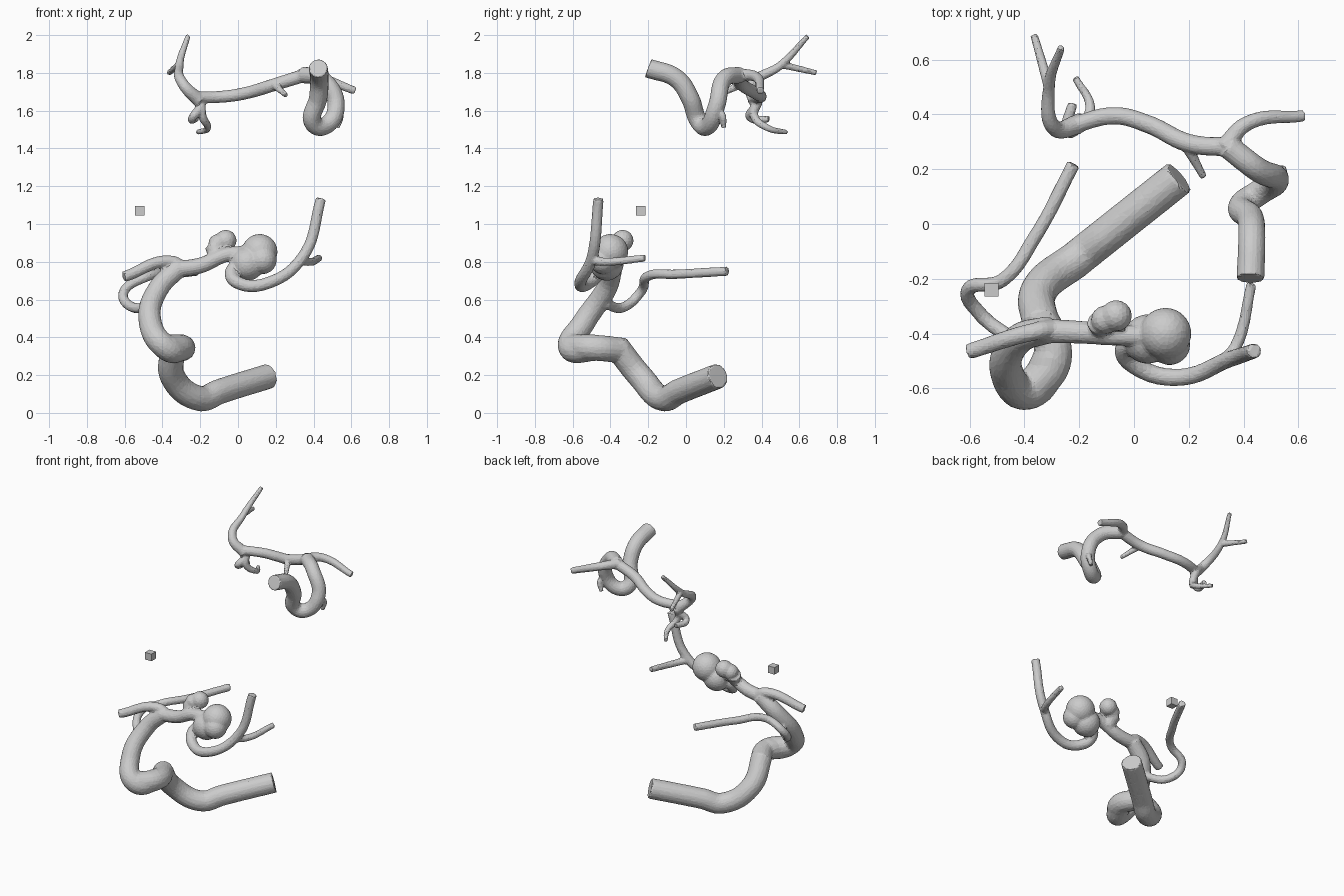
import bpy

if "Cube" in bpy.data.objects:
    bpy.data.objects.remove(bpy.data.objects["Cube"])

parts = []


def select(objs):
    bpy.ops.object.select_all(action='DESELECT')
    for o in objs:
        o.select_set(True)
    bpy.context.view_layer.objects.active = objs[0]


def tube(name, r0, r1, *pts):
    """Capped vessel through a few points, tapering evenly from r0 to r1."""
    cu = bpy.data.curves.new(name, 'CURVE')
    cu.dimensions = '3D'
    cu.bevel_depth = 1.0
    cu.bevel_resolution = 6
    cu.resolution_u = 12
    cu.use_fill_caps = True
    sp = cu.splines.new('BEZIER')
    sp.bezier_points.add(len(pts) - 1)
    for i, (bp, p) in enumerate(zip(sp.bezier_points, pts)):
        bp.co = p
        bp.radius = r0 + (r1 - r0) * i / (len(pts) - 1)
        bp.handle_left_type = bp.handle_right_type = 'AUTO'
    ob = bpy.data.objects.new(name, cu)
    bpy.context.collection.objects.link(ob)
    select([ob])
    bpy.ops.object.convert(target='MESH')
    parts.append(bpy.context.object)


def bulge(name, radius, loc):
    bpy.ops.mesh.primitive_ico_sphere_add(subdivisions=4, radius=radius, location=loc)
    bpy.context.object.name = name
    parts.append(bpy.context.object)


def fuse(name, voxel):
    """Merge the collected vessels into one faceted skin."""
    select(parts)
    bpy.ops.object.join()
    ob = bpy.context.object
    ob.name = name
    bpy.ops.object.transform_apply(location=True, rotation=True, scale=True)
    m = ob.modifiers.new('skin', 'REMESH')
    m.mode = 'VOXEL'
    m.voxel_size = voxel
    ob.modifiers.new('soften', 'SMOOTH').iterations = 2
    ob.modifiers.new('facets', 'DECIMATE').ratio = .2
    bpy.ops.object.convert(target='MESH')
    bpy.ops.object.shade_flat()
    parts.clear()


# Lower tree: inlet artery, siphon loop and the stem to the sacs
tube('lower_inlet', .067, .068, (.165, .17, .195), (-.1, -.04, .112), (-.2, -.12, .076),
     (-.345, -.24, .19), (-.34, -.37, .355))
tube('lower_siphon', .068, .07, (-.35, -.33, .33), (-.295, -.49, .345), (-.38, -.61, .345))
tube('lower_riser', .072, .05, (-.295, -.49, .345), (-.38, -.61, .345), (-.465, -.54, .48),
     (-.42, -.42, .66), (-.31, -.385, .77))
tube('lower_stem', .045, .036, (-.34, -.39, .76), (-.2, -.395, .78), (-.07, -.405, .835),
     (.05, -.41, .85))

# Lower tree: side branches
tube('lower_left_branch', .037, .029, (-.3, -.385, .77), (-.35, -.39, .8), (-.605, -.466, .72))
tube('lower_rear_branch', .027, .025, (-.43, -.43, .58), (-.56, -.33, .56), (-.605, -.24, .64),
     (-.48, -.205, .722), (-.36, -.045, .734), (-.22, .22, .75))
tube('lower_right_trunk', .038, .028, (.02, -.42, .8), (-.035, -.46, .74), (.01, -.52, .685),
     (.15, -.56, .685), (.345, -.495, .83), (.44, -.463, 1.135))
tube('lower_right_twig', .026, .019, (.33, -.5, .81), (.37, -.45, .8), (.43, -.215, .82))

# Lower tree: aneurysm sacs
bulge('large_sac_top', .094, (.115, -.4, .853))
bulge('large_sac_base', .09, (.05, -.42, .79))
bulge('large_sac_side', .075, (.13, -.44, .81))
tube('small_sac_neck', .036, .05, (-.11, -.395, .81), (-.125, -.355, .88))
bulge('small_sac_base', .052, (-.105, -.35, .895))
bulge('small_sac_tip', .057, (-.065, -.335, .912))
fuse('lower_vessel_tree', .009)

# Upper tree: curled inlet, crossing run and its upturned end
tube('upper_inlet', .051, .044, (.425, -.2, 1.825), (.43, -.05, 1.77), (.425, .02, 1.67),
     (.395, .07, 1.54), (.45, .11, 1.515), (.52, .16, 1.62), (.45, .2, 1.765), (.34, .285, 1.79))
tube('upper_run', .035, .031, (.36, .28, 1.79), (.2, .295, 1.74), (.05, .365, 1.695),
     (-.07, .395, 1.675), (-.24, .355, 1.67))
tube('upper_upturn', .037, .014, (-.2, .365, 1.65), (-.29, .35, 1.74), (-.31, .5, 1.84),
     (-.265, .645, 1.995))

# Upper tree: branches and twigs
tube('upper_right_branch', .034, .021, (.33, .28, 1.79), (.41, .365, 1.782), (.62, .395, 1.705))
tube('upper_left_twig', .02, .014, (-.31, .5, 1.845), (-.365, .69, 1.8))
tube('upper_middle_twig', .022, .013, (.19, .29, 1.74), (.255, .17, 1.68))
tube('upper_loop_twig', .022, .014, (.5, .15, 1.6), (.54, .19, 1.58), (.525, .2, 1.51))
tube('upper_low_twig', .028, .013, (-.2, .38, 1.65), (-.19, .36, 1.575), (-.16, .43, 1.51),
     (-.215, .535, 1.485))
tube('upper_low_stub', .026, .018, (-.2, .36, 1.61), (-.24, .34, 1.565), (-.225, .44, 1.555))
fuse('upper_vessel_tree', .007)

# Small separate cube
bpy.ops.mesh.primitive_cube_add(size=.05, location=(-.52, -.24, 1.07))
bpy.context.object.name = 'small_cube'
